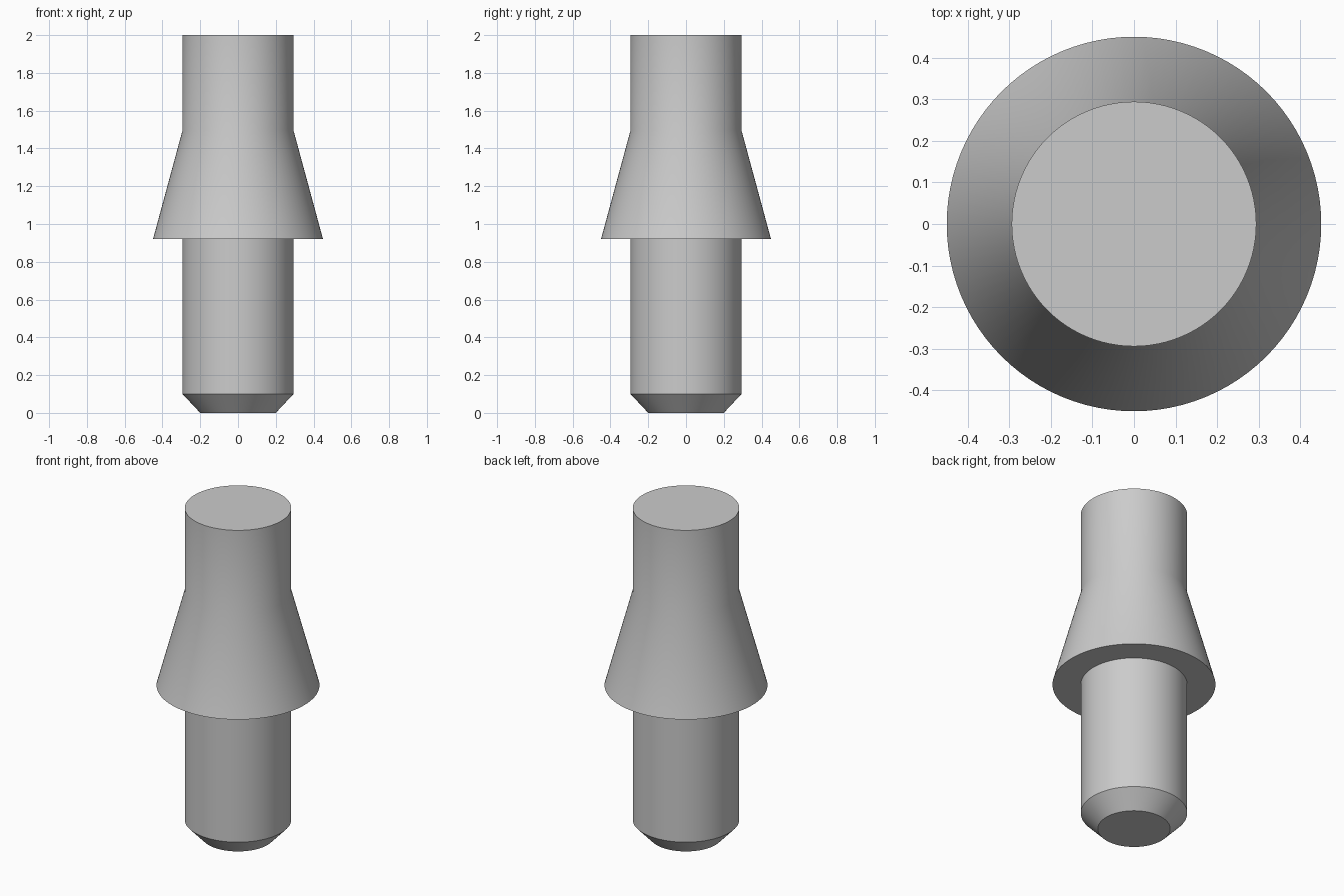
import bpy, bmesh, math

if "Cube" in bpy.data.objects:
    bpy.data.objects.remove(bpy.data.objects["Cube"])

SIDES = 96

# Single grey metal colour
metal = bpy.data.materials.new("grey metal")
metal.diffuse_color = (0.6, 0.6, 0.6, 1.0)
metal.use_nodes = True
metal.node_tree.nodes["Principled BSDF"].inputs["Base Color"].default_value = metal.diffuse_color

# Half profile (radius, height), from bottom to top
profile = [
    (0.20, 0.00),   # chamfered tip
    (0.294, 0.10),
    (0.294, 0.92),  # lower shaft
    (0.45, 0.92),   # flat shoulder under the flared collar
    (0.294, 1.495),  # top of the collar
    (0.294, 2.00),  # upper shaft
]


def lathe(name, points, material):
    """Turn a profile around z and close both ends."""
    bm = bmesh.new()
    rings = []
    for r, z in points:
        rings.append([bm.verts.new((r * math.cos(a), r * math.sin(a), z))
                      for a in (math.tau * i / SIDES for i in range(SIDES))])
    for low, high in zip(rings, rings[1:]):
        for i in range(SIDES):
            j = (i + 1) % SIDES
            bm.faces.new((low[i], low[j], high[j], high[i]))
    bm.faces.new(list(reversed(rings[0])))
    bm.faces.new(rings[-1])
    bmesh.ops.recalc_face_normals(bm, faces=bm.faces)
    mesh = bpy.data.meshes.new(name)
    bm.to_mesh(mesh)
    bm.free()
    mesh.materials.append(material)
    obj = bpy.data.objects.new(name, mesh)
    bpy.context.collection.objects.link(obj)
    return obj


# Pin with flared collar, smooth around and sharp at the rims
pin = lathe("collared_pin", profile, metal)
bpy.context.view_layer.objects.active = pin
pin.select_set(True)
bpy.ops.object.shade_smooth_by_angle(angle=math.radians(30))
